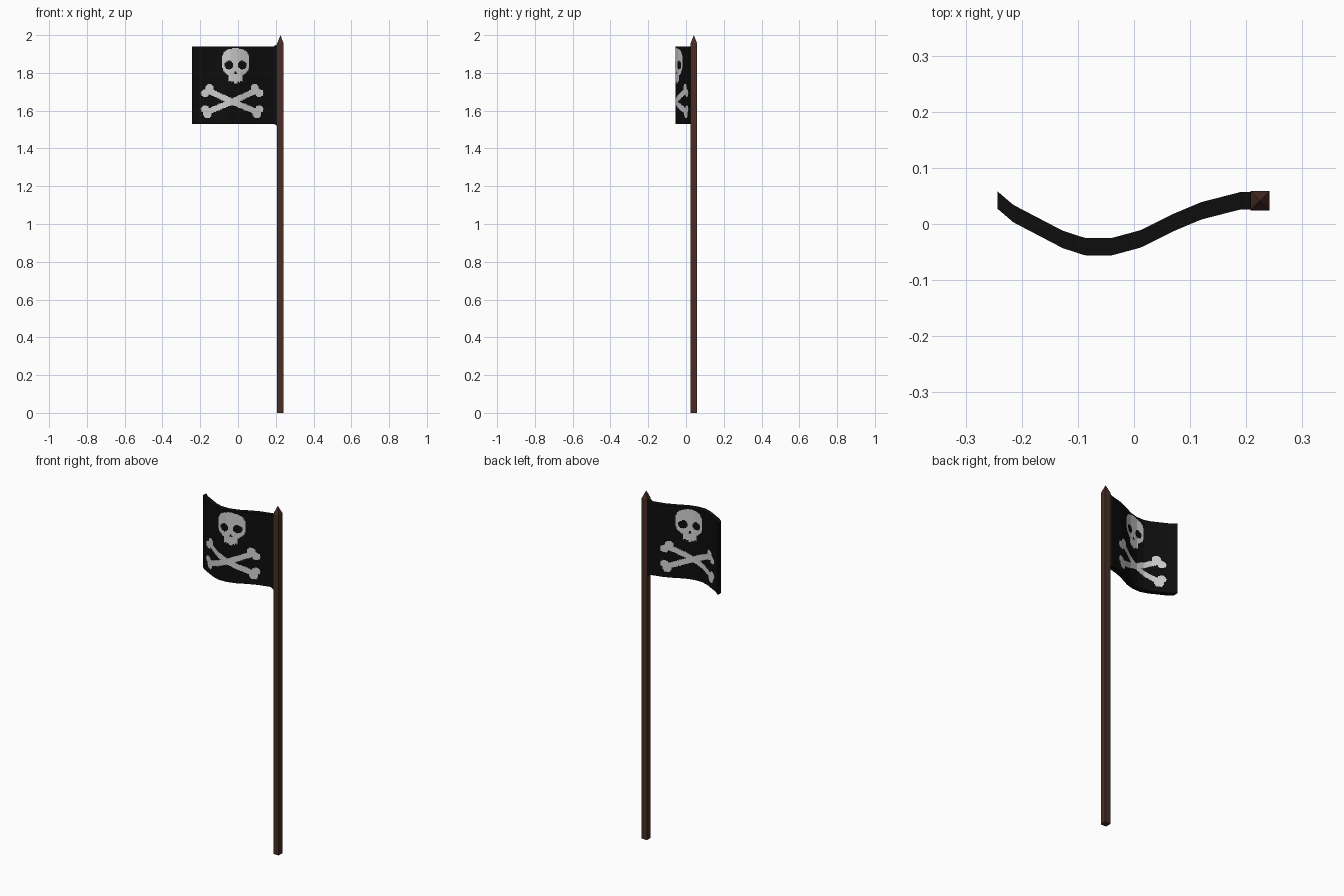
import bpy, bmesh, math

if "Cube" in bpy.data.objects:
    bpy.data.objects.remove(bpy.data.objects["Cube"])

def material(name, rgb):
    m = bpy.data.materials.new(name)
    m.diffuse_color = (*rgb, 1)
    m.use_nodes = True
    m.node_tree.nodes["Principled BSDF"].inputs["Base Color"].default_value = m.diffuse_color
    return m

WOOD = material("dark brown wood", (0.066, 0.027, 0.018))
BLACK = material("black cloth", (0.004, 0.004, 0.004))
BONE = material("pale grey paint", (0.62, 0.62, 0.62))

def finish(bm, name, mats):
    bmesh.ops.recalc_face_normals(bm, faces=bm.faces)
    me = bpy.data.meshes.new(name)
    bm.to_mesh(me)
    bm.free()
    for m in mats:
        me.materials.append(m)
    ob = bpy.data.objects.new(name, me)
    bpy.context.collection.objects.link(ob)
    return ob

# Square pole with a pyramid tip
PX, PY, H = 0.2245, 0.0415, 0.017
bm = bmesh.new()
rings = [[bm.verts.new((PX + sx * H, PY + sy * H, z))
          for sx, sy in ((-1, -1), (1, -1), (1, 1), (-1, 1))] for z in (0, 1.957)]
tip = bm.verts.new((PX, PY, 2.0))
bm.faces.new(rings[0])
for i in range(4):
    j = (i + 1) % 4
    bm.faces.new((rings[0][i], rings[0][j], rings[1][j], rings[1][i]))
    bm.faces.new((rings[1][i], rings[1][j], tip))
finish(bm, "pole", [WOOD])

# Wave of the flag's front surface, seen from above (x, y)
WAVE = [(-0.243, 0.027), (-0.215, 0.003), (-0.127, -0.043), (-0.087, -0.056),
        (-0.04, -0.056), (0.012, -0.042), (0.07, -0.013), (0.12, 0.008),
        (0.19, 0.026), (0.208, 0.026)]
THICK, Z0, Z1 = 0.031, 1.53, 1.941

def wave_y(x):
    for (xa, ya), (xb, yb) in zip(WAVE, WAVE[1:]):
        if x <= xb:
            return ya + (yb - ya) * (x - xa) / (xb - xa)
    return WAVE[-1][1]

# Painted emblem, described as simple shapes in x and z
def near_segment(x, z, a, b, r):
    dx, dz = b[0] - a[0], b[1] - a[1]
    t = max(0, min(1, ((x - a[0]) * dx + (z - a[1]) * dz) / (dx * dx + dz * dz)))
    return math.hypot(x - a[0] - t * dx, z - a[1] - t * dz) < r

def in_skull(x, z):
    d = abs(x + 0.013)
    if math.hypot(d - 0.035, z - 1.841) < 0.023:        # eye sockets
        return False
    if 1.795 < z < 1.812 and d < (1.812 - z) * 0.5:     # nose
        return False
    cranium = (d / 0.074) ** 2.5 + (abs(z - 1.857) / 0.074) ** 2.5 < 1
    teeth = 1.742 + 0.3 * d + (0.008 if int(d / 0.008) % 2 else 0)
    return cranium or (d < 0.036 and teeth < z < 1.80)

CX = -0.031
def in_bones(x, z):
    d = abs(x - CX)                                     # mirrored left and right
    for a, b in (((0, 1.647), (0.130, 1.708)), ((0, 1.647), (0.130, 1.594))):
        if near_segment(d, z, a, b, 0.0155):
            return True
    lobes = ((0.120, 1.720), (0.144, 1.693), (0.144, 1.608), (0.131, 1.580))
    return any(math.hypot(d - lx, z - lz) < 0.021 for lx, lz in lobes)

# Flag: fine wavy grid, given thickness, flared slightly where it meets the pole
NX, NZ = 100, 92
bm = bmesh.new()
cols = []
for i in range(NX + 1):
    x = WAVE[0][0] + (WAVE[-1][0] - WAVE[0][0]) * i / NX
    flare = max(0, x - 0.19) * 0.6
    lo, hi = Z0 - flare, Z1 + flare
    cols.append([bm.verts.new((x, wave_y(x), lo + (hi - lo) * k / NZ)) for k in range(NZ + 1)])
for a, b in zip(cols, cols[1:]):
    for k in range(NZ):
        bm.faces.new((a[k], b[k], b[k + 1], a[k + 1]))
ext = bmesh.ops.extrude_face_region(bm, geom=bm.faces[:], use_keep_orig=True)
bmesh.ops.translate(bm, vec=(0, THICK, 0),
                    verts=[g for g in ext["geom"] if isinstance(g, bmesh.types.BMVert)])
bm.normal_update()
for f in bm.faces:
    c = f.calc_center_median()
    painted = abs(f.normal.y) > 0.5 and (in_skull(c.x, c.z) or in_bones(c.x, c.z))
    f.material_index = 1 if painted else 0
finish(bm, "flag", [BLACK, BONE])
